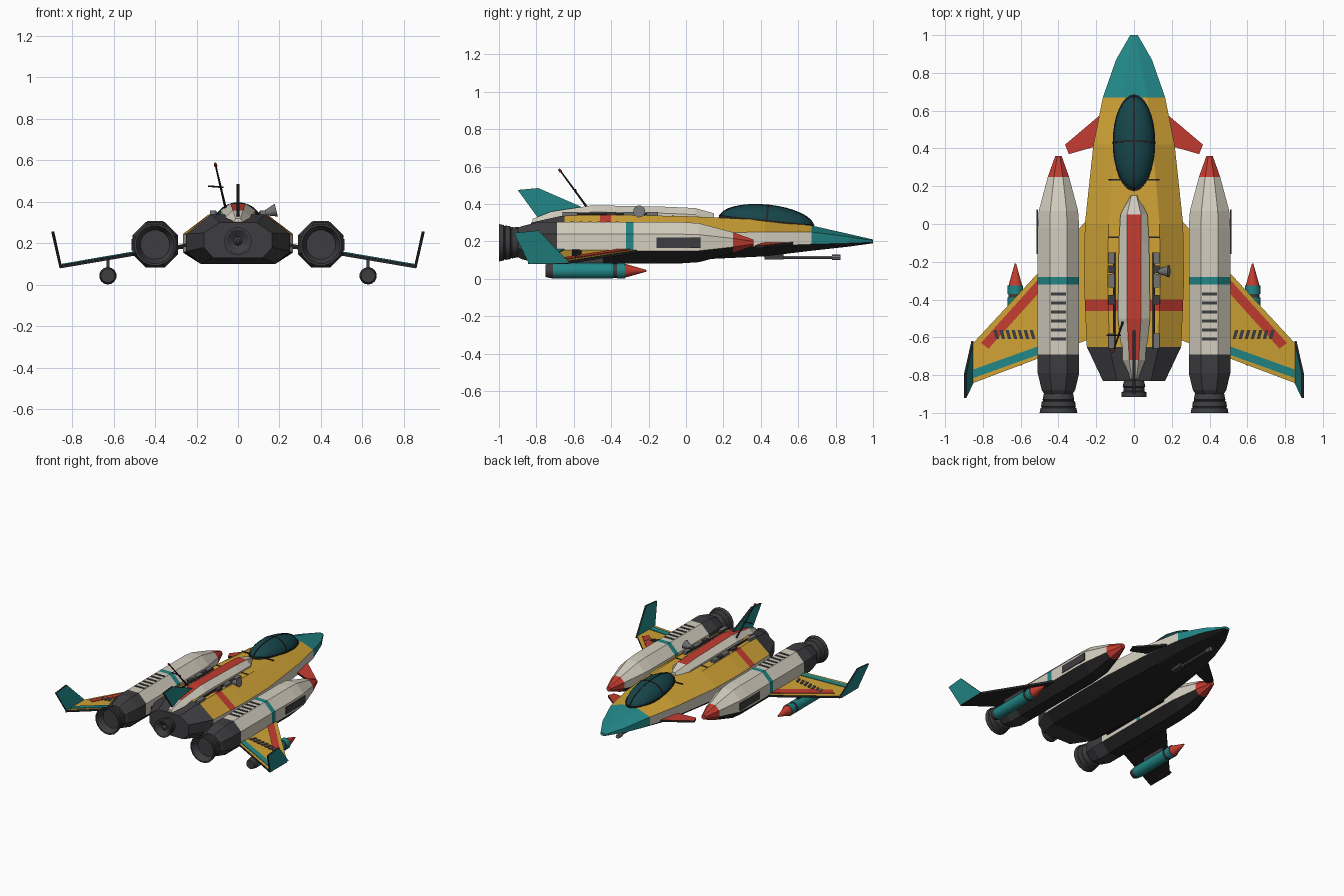
import bpy, bmesh, math
from mathutils import Vector

if "Cube" in bpy.data.objects:
    bpy.data.objects.remove(bpy.data.objects["Cube"])

COLOURS = {
    "yellow": (.62, .36, .035), "white": (.66, .62, .52), "teal": (.016, .24, .24),
    "red": (.55, .045, .03), "gunmetal": (.048, .048, .053), "black": (.018, .018, .02),
    "grey": (.17, .175, .18), "glass": (.008, .06, .07)}
MATS = {}
for key, rgb in COLOURS.items():
    m = bpy.data.materials.new(key)
    m.use_nodes = True
    m.diffuse_color = (*rgb, 1)
    bsdf = m.node_tree.nodes["Principled BSDF"]
    bsdf.inputs["Base Color"].default_value = (*rgb, 1)
    bsdf.inputs["Roughness"].default_value = .7
    MATS[key] = m


def finish(name, bm, rule, mirror=False, smooth=False):
    """Colour faces by rule (a colour name or a function of centre and normal) and link."""
    bmesh.ops.recalc_face_normals(bm, faces=bm.faces)
    me = bpy.data.meshes.new(name)
    used = []
    for f in bm.faces:
        key = rule if isinstance(rule, str) else rule(f.calc_center_median(), f.normal)
        if key not in used:
            used.append(key)
            me.materials.append(MATS[key])
        f.material_index = used.index(key)
    bm.to_mesh(me)
    bm.free()
    if smooth:
        me.shade_smooth()
        me.set_sharp_from_angle(angle=math.radians(35))
    ob = bpy.data.objects.new(name, me)
    bpy.context.collection.objects.link(ob)
    if mirror:
        ob.modifiers.new("mirror", "MIRROR").use_mirror_merge = False
    return ob


def loft(name, rings, rule, cuts=(), **kw):
    """Skin a list of equal rings, then slice across y where colours change."""
    bm = bmesh.new()
    vs = [[bm.verts.new(p) for p in ring] for ring in rings]
    n = len(vs[0])
    for a, b in zip(vs, vs[1:]):
        for k in range(n):
            bm.faces.new((a[k], a[(k + 1) % n], b[(k + 1) % n], b[k]))
    bm.faces.new(vs[0])
    bm.faces.new(vs[-1][::-1])
    for y in cuts:
        bmesh.ops.bisect_plane(bm, geom=bm.verts[:] + bm.edges[:] + bm.faces[:],
                               plane_co=(0, y, 0), plane_no=(0, 1, 0))
    return finish(name, bm, rule, **kw)


def turned(name, profile, x, z, sides, rule, cuts=(), **kw):
    """Body of revolution along y; radii are measured to the flats."""
    rings = []
    for y, r in profile:
        r /= math.cos(math.pi / sides)
        angles = [(k + .5) * math.tau / sides for k in range(sides)]
        rings.append([(x + r * math.cos(a), y, z + r * math.sin(a)) for a in angles])
    return loft(name, rings, rule, cuts, **kw)


def prism(name, points, depth, rule, mirror=False):
    d = Vector(depth)
    return loft(name, [[Vector(p) - d / 2 for p in points], [Vector(p) + d / 2 for p in points]],
                rule, mirror=mirror)


def box(name, x, y, z, sx, sy, sz, colour, mirror=False):
    hx, hy = sx / 2, sy / 2
    pts = [(x - hx, y - hy, z), (x + hx, y - hy, z), (x + hx, y + hy, z), (x - hx, y + hy, z)]
    return prism(name, pts, (0, 0, sz), colour, mirror)


def rod(name, a, b, r1, r2, colour, sides=8, mirror=False):
    a, b = Vector(a), Vector(b)
    u = (b - a).orthogonal().normalized()
    v = (b - a).normalized().cross(u)
    ring = lambda c, r: [c + r * (u * math.cos(t) + v * math.sin(t))
                         for t in (k * math.tau / sides for k in range(sides))]
    return loft(name, [ring(a, r1), ring(b, r2)], colour, mirror=mirror, smooth=True)


# Fuselage: y, bottom half width and z, side half width, lower and upper z, top half width and z
STATIONS = [(1, .012, .19, .02, .195, .205, .01, .21), (.87, .05, .172, .095, .19, .225, .03, .24),
            (.67, .1, .15, .165, .185, .25, .07, .285), (.42, .14, .12, .215, .175, .25, .1, .315),
            (0, .18, .1, .26, .16, .245, .135, .335), (-.3, .18, .1, .265, .155, .245, .14, .34),
            (-.65, .18, .1, .25, .16, .245, .13, .34), (-.83, .12, .13, .165, .18, .25, .09, .3)]


def hull_colour(c, n):
    if c.y < -.65:
        return "gunmetal"
    if n.z < -.3:
        return "black"
    if c.y > .67:
        return "teal"
    if n.z < .2:
        return "white"
    return "red" if -.46 < c.y < -.4 else "yellow"


rings = [[(wb, y, zb), (ws, y, zl), (ws, y, zu), (wt, y, zt),
          (-wt, y, zt), (-ws, y, zu), (-ws, y, zl), (-wb, y, zb)]
         for y, wb, zb, ws, zl, zu, wt, zt in STATIONS]
loft("fuselage", rings, hull_colour, (-.4, -.46))
turned("centre_nozzle", [(-.82, .05), (-.84, .055), (-.86, .06), (-.865, .055), (-.885, .055),
                         (-.89, .066), (-.915, .066), (-.915, .055), (-.89, .02), (-.905, .008)],
       0, .21, 16, "gunmetal", smooth=True)

# Spine with a red top stripe
SPINE = [(.15, .02, .014, .35), (.05, .072, .037, .378), (-.1, .08, .037, .385),
         (-.5, .085, .037, .393), (-.72, .06, .025, .36), (-.82, .03, .012, .32)]
rings = [[(w, y, .29), (w, y, z - .035), (s, y, z), (-s, y, z), (-w, y, z - .035), (-w, y, .29)]
         for y, w, s, z in SPINE]
loft("spine", rings, lambda c, n: "red" if n.z > .9 and -.72 < c.y < .05 else "white")
prism("tail_fin", [(0, -.56, .385), (0, -.79, .485), (0, -.9, .475), (0, -.78, .31)],
      (.014, 0, 0), lambda c, n: "teal" if abs(n.x) > .5 else "black")

# Canopy with its frame hoops
bm = bmesh.new()
bmesh.ops.create_uvsphere(bm, u_segments=24, v_segments=14, radius=1)
canopy = finish("canopy", bm, "glass", smooth=True)
canopy.scale = (.11, .25, .092)


def hoop(name, along, across, flat, thick):
    """Flat ring in the canopy's own plane."""
    bm = bmesh.new()
    n = 32
    grid = []
    for k in range(n):
        t = k * math.tau / n
        grid.append([bm.verts.new(along * math.cos(t) * r + across * math.sin(t) * r + flat * s)
                     for r, s in ((.97, -thick), (1.025, -thick), (1.025, thick), (.97, thick))])
    for k in range(n):
        a, b = grid[k], grid[(k + 1) % n]
        for j in range(4):
            bm.faces.new((a[j], a[(j + 1) % 4], b[(j + 1) % 4], b[j]))
    return finish(name, bm, "black", smooth=True)


X, Y, Z = Vector((.11, 0, 0)), Vector((0, .25, 0)), Vector((0, 0, .092))
frame = [canopy, hoop("canopy_long_frame", Y, Z, Vector((1, 0, 0)), .004),
         hoop("canopy_cross_frame", X, Z, Vector((0, 1, 0)), .005),
         hoop("canopy_rim", X, Y, Vector((0, 0, 1)), .012)]
for ob in frame:
    ob.location = (0, .43, .303)
    ob.rotation_euler.x = -.1

# Engine pods
PX, PZ = .4, .193


def pod_colour(c, n):
    if c.y < -.69:
        return "gunmetal"
    if c.y > .25:
        return "red"
    if n.z < -.3:
        return "black"
    return "teal" if -.32 < c.y < -.28 else "white"


turned("engine_pod", [(.36, .017), (.25, .056), (.07, .104), (-.02, .11), (-.79, .11), (-.88, .088),
                      (-.9, .075)], PX, PZ, 8, pod_colour, (-.28, -.32, -.69), mirror=True)
turned("pod_nozzle", [(-.88, .07), (-.9, .078), (-.93, .084), (-.935, .08), (-.94, .088),
                      (-.965, .092), (-.97, .088), (-.975, .095), (-1, .1), (-1, .09), (-.95, .07)],
       PX, PZ, 16, "gunmetal", mirror=True, smooth=True)
for i in range(6):
    box("pod_louvre", PX, -.37 - i * .048, PZ + .111, .08, .016, .006, "gunmetal", True)
box("pod_side_panel", PX + .111, -.04, PZ, .008, .235, .055, "gunmetal", True)


# Wings slope down outward; stripes and slits lie on the upper skin
def on_wing(pts, lift=0):
    return [(x, y, .148 - .17 * (x - .5) + lift) for x, y in pts]


def top_only(colour):
    return lambda c, n: colour if n.z > .5 else "black"


prism("wing", on_wing([(.25, .02), (.86, -.64), (.86, -.845), (.25, -.615)]), (0, 0, .016),
      top_only("yellow"), True)
prism("wing_red_stripe", on_wing([(.5, -.285), (.81, -.63), (.77, -.66), (.5, -.36)], .01),
      (0, 0, .005), "red", True)
prism("wing_teal_stripe", on_wing([(.5, -.645), (.85, -.77), (.85, -.815), (.5, -.69)], .01),
      (0, 0, .005), "teal", True)
for i in range(7):
    x = .535 + i * .032
    prism("wing_slit", on_wing([(x, -.56), (x + .018, -.56), (x + .004, -.61), (x - .014, -.61)], .01),
          (0, 0, .006), "gunmetal", True)
prism("winglet", [(.855, -.62, .085), (.855, -.84, .08), (.893, -.92, .245), (.893, -.79, .258)],
      (.012, 0, 0), lambda c, n: "teal" if abs(n.x) > .5 else "black", True)
prism("canard", [(.17, .585, .19), (.365, .42, .172), (.345, .37, .172), (.17, .42, .19)],
      (0, 0, .014), top_only("red"), True)


# Missiles under the wings
def missile_colour(c, n):
    if c.y > -.325:
        return "red"
    return "gunmetal" if c.y < -.71 or -.39 < c.y < -.37 else "teal"


turned("missile", [(-.21, .004), (-.325, .036), (-.325, .041), (-.37, .041), (-.37, .037),
                   (-.39, .037), (-.39, .041), (-.71, .041), (-.75, .033)],
       .628, .043, 14, missile_colour, mirror=True, smooth=True)
box("missile_pylon", .628, -.54, .1, .014, .2, .05, "gunmetal", True)

# Nose gun
rod("gun_barrel", (0, .42, .115), (0, .8, .115), .008, .008, "grey")
rod("gun_muzzle", (0, .78, .115), (0, .825, .115), .015, .015, "grey")
box("gun_mount", 0, .47, .118, .04, .1, .03, "gunmetal")

# Deck fittings beside the spine
rod("deck_pipe", (.105, -.15, .347), (.105, -.66, .347), .007, .007, "gunmetal", mirror=True)
for y, length in ((-.18, .06), (-.24, .04), (-.3, .07), (-.4, .05), (-.62, .08)):
    box("deck_fitting", .12, y, .345, .028, length, .024, "grey" if length > .055 else "gunmetal", True)
for y, z in ((.235, .327), (-.07, .337)):
    box("panel_line", .1, y, z, .07, .007, .006, "black", True)

# Sensor dish and antenna
rod("sensor_dish", (.125, -.25, .345), (.185, -.25, .36), .01, .033, "grey", 12)
rod("antenna_mast", (-.06, -.52, .37), (-.108, -.67, .575), .006, .004, "black")
rod("antenna_tip", (-.107, -.668, .572), (-.111, -.68, .586), .008, .006, "red")
rod("antenna_crossbar", (-.145, -.59, .476), (-.07, -.59, .47), .004, .004, "black")
